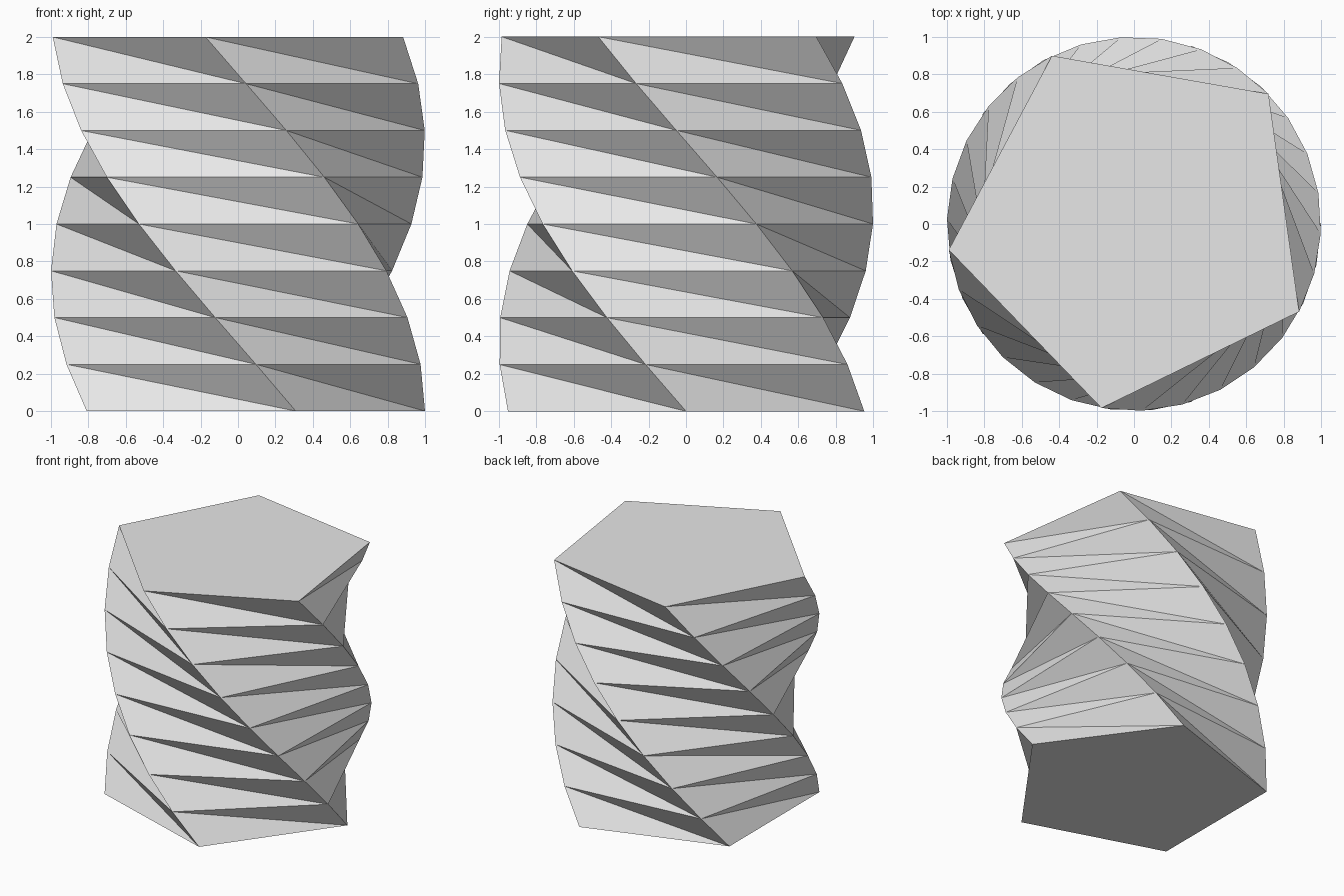
import bpy
import bmesh
from math import radians, cos, sin

cube = bpy.data.objects.get("Cube")
if cube:
    bpy.data.objects.remove(cube, do_unlink=True)

SIDES = 5
LEVELS = 8
HEIGHT = 2.0
TWIST = radians(-100)

# Plain grey material
grey = bpy.data.materials.new("light grey")
grey.use_nodes = True
colour = (0.8, 0.8, 0.8, 1.0)
grey.diffuse_color = colour
grey.node_tree.nodes["Principled BSDF"].inputs["Base Color"].default_value = colour

# Pentagon rings, each turned a little further than the one below
bm = bmesh.new()
rings = []
for level in range(LEVELS + 1):
    t = level / LEVELS
    angles = [radians(360) * i / SIDES + TWIST * t for i in range(SIDES)]
    rings.append([bm.verts.new((cos(a), sin(a), HEIGHT * t)) for a in angles])

# Pleated walls: every wall panel is folded along its long diagonal
for low, high in zip(rings, rings[1:]):
    for i in range(SIDES):
        j = (i + 1) % SIDES
        bm.faces.new((low[i], low[j], high[i]))
        bm.faces.new((high[i], low[j], high[j]))

# Flat end caps
bm.faces.new(rings[-1])
bm.faces.new(reversed(rings[0]))

# Centre the column on the origin
for axis in (0, 1):
    values = [v.co[axis] for v in bm.verts]
    middle = (min(values) + max(values)) / 2
    for v in bm.verts:
        v.co[axis] -= middle

mesh = bpy.data.meshes.new("twisted_column")
bm.to_mesh(mesh)
bm.free()
mesh.materials.append(grey)
column = bpy.data.objects.new("twisted_column", mesh)
bpy.context.collection.objects.link(column)
